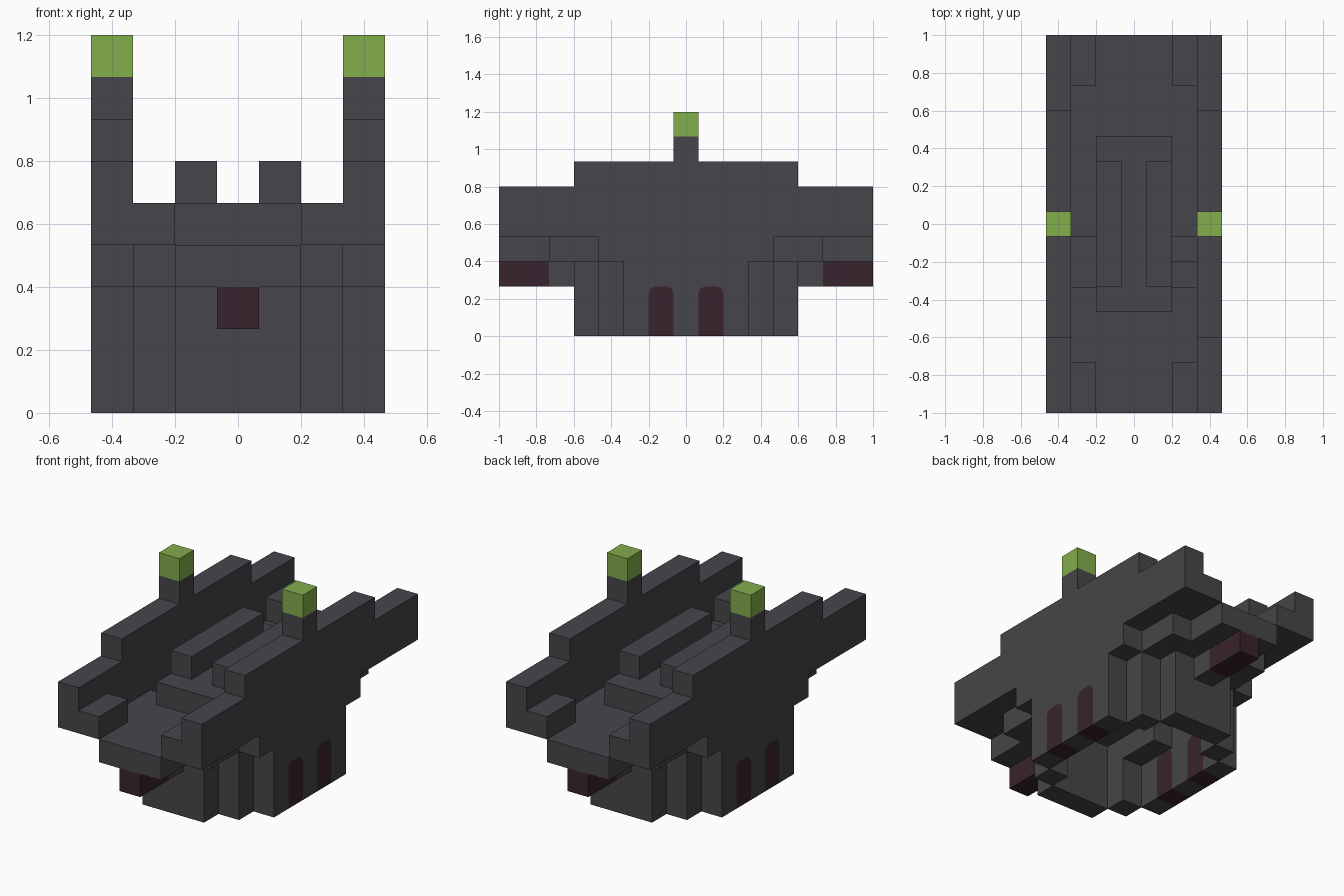
import bpy
import bmesh

U = 2 / 15  # one block edge

if "Cube" in bpy.data.objects:
    bpy.data.objects.remove(bpy.data.objects["Cube"])


def make_material(name, rgb):
    mat = bpy.data.materials.new(name)
    mat.use_nodes = True
    mat.diffuse_color = (*rgb, 1)
    mat.node_tree.nodes["Principled BSDF"].inputs["Base Color"].default_value = (*rgb, 1)
    return mat


STONE = make_material("dark grey", (0.061, 0.060, 0.068))
MAROON = make_material("dark maroon", (0.040, 0.017, 0.026))
GREEN = make_material("leaf green", (0.227, 0.418, 0.072))


def prism(name, profile, x0, x1, mat):
    """Extrude a (y, z) profile, in blocks, from x0 to x1."""
    bm = bmesh.new()
    face = bm.faces.new([bm.verts.new((x0 * U, y * U, z * U)) for y, z in profile])
    ext = bmesh.ops.extrude_face_region(bm, geom=[face])
    moved = [g for g in ext["geom"] if isinstance(g, bmesh.types.BMVert)]
    bmesh.ops.translate(bm, verts=moved, vec=((x1 - x0) * U, 0, 0))
    bmesh.ops.recalc_face_normals(bm, faces=bm.faces)
    mesh = bpy.data.meshes.new(name)
    bm.to_mesh(mesh)
    bm.free()
    mesh.materials.append(mat)
    obj = bpy.data.objects.new(name, mesh)
    bpy.context.scene.collection.objects.link(obj)
    return obj


def box(name, xs, ys, zs, mat=STONE):
    """Axis-aligned box given by ranges in blocks."""
    (a, b), (c, d) = ys, zs
    return prism(name, [(a, c), (b, c), (b, d), (a, d)], xs[0], xs[1], mat)


def flip(span, sign):
    return tuple(sorted(sign * v for v in span))


# Doorway outline with rounded upper corners, and wall outline notched by the doors
arch = [(0.5, 0), (0.5, 1.72), (0.58, 1.92), (0.78, 2),
        (1.22, 2), (1.42, 1.92), (1.5, 1.72), (1.5, 0)]
half = arch + [(2.5, 0), (2.5, 3), (3.5, 3), (3.5, 4), (7.5, 4), (7.5, 6),
               (4.5, 6), (4.5, 7), (0.5, 7), (0.5, 8)]
wall = half + [(-y, z) for y, z in reversed(half)]

for sx, side in ((1, "left"), (-1, "right")):
    outer = flip((2.5, 3.5), sx)
    inner = flip((1.5, 2.5), sx)

    # Tall side walls with a green beacon and two filled doorways
    prism(side + "_wall", wall, *outer, STONE)
    box(side + "_beacon", outer, (-0.5, 0.5), (8, 9), GREEN)
    for sy, end in ((-1, "front"), (1, "back")):
        prism(f"{side}_{end}_door", [(sy * y, z) for y, z in arch], *outer, MAROON)
        # Stepped corner of the base and the block at the end of the deck
        box(f"{side}_{end}_corner", inner, flip((2.5, 3.5), sy), (0, 3))
        box(f"{side}_{end}_deck_block", inner, flip((5.5, 7.5), sy), (4, 5))

    # Walkways beside the raised deck, with a recess
    box(side + "_front_walkway", inner, (-5.5, -2.5), (3, 4))
    box(side + "_back_walkway", inner, (-0.5, 5.5), (3, 4))
    box(side + "_upper_step", inner, (-1.5, -0.5), (2, 3))
    box(side + "_lower_step", inner, (-2.5, -1.5), (2, 3) if sx < 0 else (1, 2))

    # Ridge on the raised deck
    box(side + "_ridge", flip((0.5, 1.5), sx), (-2.5, 2.5), (5, 6))

# Long deck and its raised middle
box("deck", (-1.5, 1.5), (-7.5, 7.5), (3, 4))
box("raised_deck", (-1.5, 1.5), (-3.5, 3.5), (4, 5))

# End walls of the base, with a maroon beam under each overhang
for sy, end in ((-1, "front"), (1, "back")):
    box(end + "_wall", (-1.5, 1.5), flip((3.5, 4.5), sy), (0, 3))
    box(end + "_beam_root", (-0.5, 0.5), flip((4.5, 5.5), sy), (2, 3))
    box(end + "_beam", (-0.5, 0.5), flip((5.5, 7.5), sy), (2, 3), MAROON)
